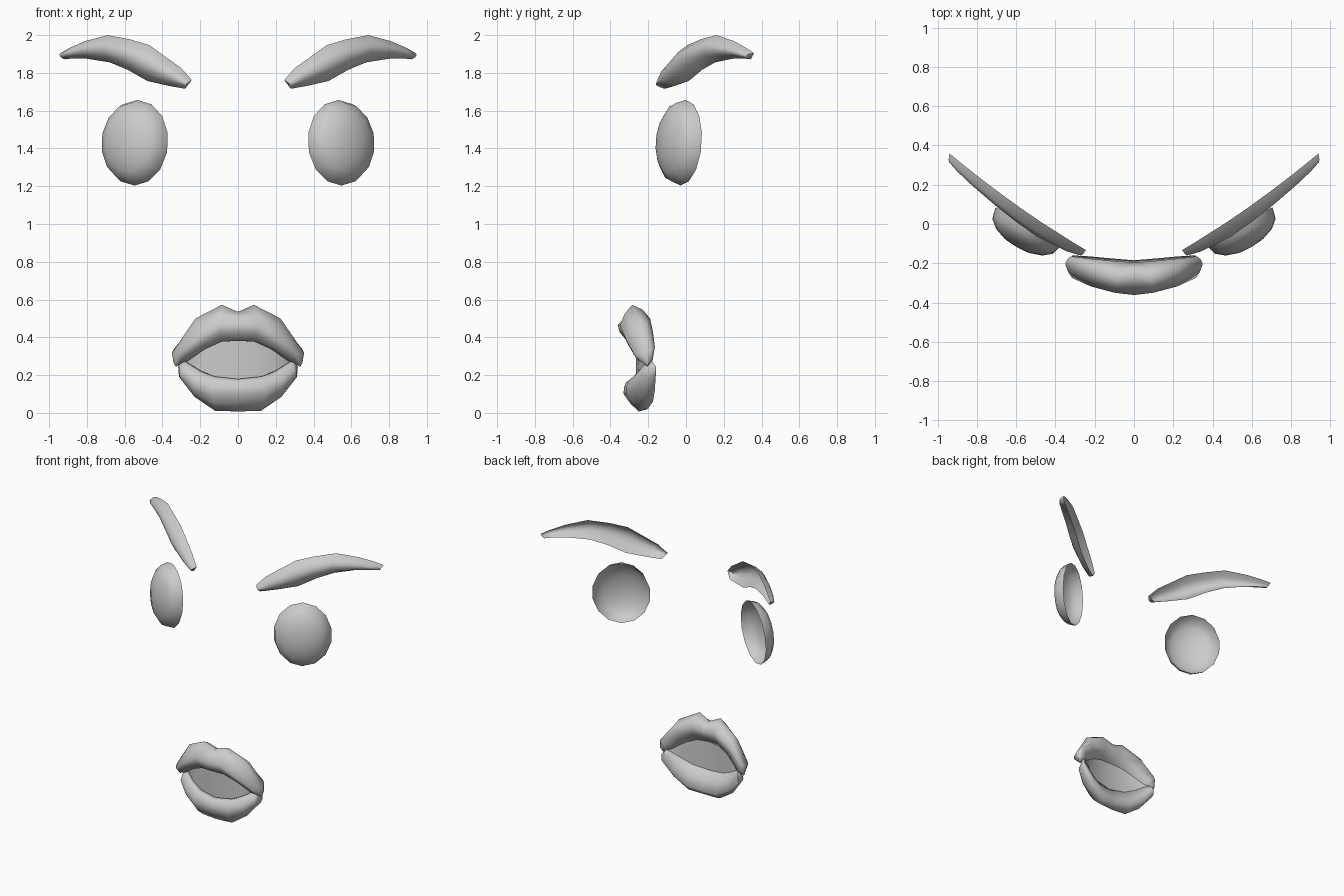
import bpy, bmesh, math
from mathutils import Vector, Matrix

if "Cube" in bpy.data.objects:
    bpy.data.objects.remove(bpy.data.objects["Cube"])

grey = bpy.data.materials.new("plain grey")
grey.diffuse_color = (0.6, 0.6, 0.6, 1)
grey.use_nodes = True
grey.node_tree.nodes["Principled BSDF"].inputs["Base Color"].default_value = grey.diffuse_color


def finish(name, bm, angle=80):
    """Face the shell forward, smooth it and mirror it across x."""
    bmesh.ops.remove_doubles(bm, verts=bm.verts, dist=0.0005)
    bmesh.ops.recalc_face_normals(bm, faces=bm.faces)
    front = min(bm.faces, key=lambda f: f.calc_center_median().y)
    if front.normal.y > 0:
        bmesh.ops.reverse_faces(bm, faces=bm.faces)
    me = bpy.data.meshes.new(name)
    bm.to_mesh(me)
    bm.free()
    me.materials.append(grey)
    ob = bpy.data.objects.new(name, me)
    bpy.context.collection.objects.link(ob)
    bpy.ops.object.select_all(action='DESELECT')
    ob.select_set(True)
    bpy.context.view_layer.objects.active = ob
    bpy.ops.object.shade_smooth_by_angle(angle=math.radians(angle))
    ob.modifiers.new("mirror", 'MIRROR')
    return ob


def loft(name, sections, closed=False, cap_first=False, cap_last=False):
    """Skin a row of cross-sections with quads."""
    bm = bmesh.new()
    rows = [[bm.verts.new(p) for p in s] for s in sections]
    for a, b in zip(rows, rows[1:]):
        n = len(a)
        for i in range(n if closed else n - 1):
            j = (i + 1) % n
            bm.faces.new((a[i], a[j], b[j], b[i]))
    if cap_first:
        bm.faces.new(rows[0])
    if cap_last:
        bm.faces.new(rows[-1])
    return finish(name, bm)


def rounded(section):
    """Add a curved midpoint between neighbours of a closed section."""
    p = [Vector(v) for v in section]
    n, out = len(p), []
    for i in range(n):
        a, b, c, d = p[i - 1], p[i], p[(i + 1) % n], p[(i + 2) % n]
        out += [b, (b + c) * 0.55 - (a + d) * 0.05]
    return out


# Eyes: hollow half domes, open at the back and turned outward
SEG, RINGS = 14, 4
frame = (Matrix.Translation((0.54, -0.015, 1.43))
         @ Matrix.Rotation(math.radians(30), 4, 'Z')
         @ Matrix.Rotation(math.radians(-4), 4, 'X'))
bm = bmesh.new()
pole = bm.verts.new(frame @ Vector((0, -0.118, 0)))
prev = None
for r in range(1, RINGS + 1):
    t = math.pi / 2 * r / RINGS
    ring = []
    for s in range(SEG):
        a = 2 * math.pi * s / SEG
        ring.append(bm.verts.new(frame @ Vector((
            0.197 * math.sin(t) * math.sin(a), -0.118 * math.cos(t) ** 0.85,
            0.227 * math.sin(t) * math.cos(a)))))
    for s in range(SEG):
        n = (s + 1) % SEG
        if prev:
            bm.faces.new((prev[s], prev[n], ring[n], ring[s]))
        else:
            bm.faces.new((pole, ring[n], ring[s]))
    prev = ring
finish("eyes", bm)

# Eyebrows: arched crescents, (top x, top z, bottom x, bottom z, bulge)
brow = [(0.245, 1.762, 0.28, 1.716, 0.04), (0.30, 1.825, 0.36, 1.73, 0.06),
        (0.47, 1.947, 0.48, 1.757, 0.08), (0.57, 1.977, 0.585, 1.817, 0.078),
        (0.69, 2.0, 0.68, 1.856, 0.072), (0.81, 1.968, 0.80, 1.875, 0.062),
        (0.89, 1.933, 0.88, 1.876, 0.052), (0.94, 1.905, 0.92, 1.872, 0.04)]


def brow_y(x):
    """Depth of the back edge: a gentle sweep around the head."""
    u = x - 0.25
    return -0.13 + 0.585 * u + 0.18 * u * u


sections = []
for tx, tz, bx, bz, bulge in brow:
    row = []
    for k in range(6):
        f = k / 5
        x, z = tx + (bx - tx) * f, tz + (bz - tz) * f
        d = bulge * math.sin(math.pi * f) ** 0.7 if 0 < k < 5 else 0
        row.append((x + 0.3 * d, brow_y(x) - 0.93 * d, z))
    sections.append(row)
loft("eyebrows", sections, cap_first=True, cap_last=True)

# Upper lip: closed half sections from the middle to the corner
upper = [
    [(0, -.195, .48), (0, -.27, .535), (0, -.362, .465), (0, -.325, .395), (0, -.265, .385)],
    [(.09, -.19, .50), (.085, -.285, .572), (.10, -.35, .465), (.09, -.315, .395), (.09, -.258, .378)],
    [(.235, -.175, .43), (.225, -.245, .50), (.22, -.318, .39), (.19, -.285, .345), (.17, -.24, .345)],
    [(.32, -.165, .35), (.35, -.205, .318), (.315, -.275, .31), (.28, -.245, .275), (.26, -.205, .285)],
    [(.335, -.175, .29), (.342, -.195, .27), (.33, -.205, .245), (.32, -.20, .25), (.295, -.18, .272)],
]
loft("upper_lip", [rounded(s) for s in upper], closed=True, cap_last=True)

# Lower lip: closed half sections from the middle to the corner
lower = [
    [(0, -.265, .175), (0, -.315, .165), (0, -.33, .10), (0, -.25, .008), (0, -.185, .05)],
    [(.12, -.25, .19), (.13, -.30, .175), (.14, -.315, .10), (.12, -.24, .01), (.12, -.175, .06)],
    [(.20, -.23, .225), (.22, -.265, .205), (.235, -.275, .14), (.23, -.22, .085), (.225, -.165, .12)],
    [(.265, -.20, .265), (.285, -.225, .25), (.305, -.235, .21), (.31, -.20, .19), (.31, -.16, .20)],
    [(.29, -.18, .275), (.295, -.19, .28), (.305, -.195, .27), (.315, -.18, .25), (.315, -.16, .245)],
]
loft("lower_lip", [rounded(s) for s in lower], closed=True, cap_last=True)

# Mouth opening: thin sheet between the inner edges of the lips
loft("mouth_opening", [[u[-1], l[0]] for u, l in zip(upper, lower)])
